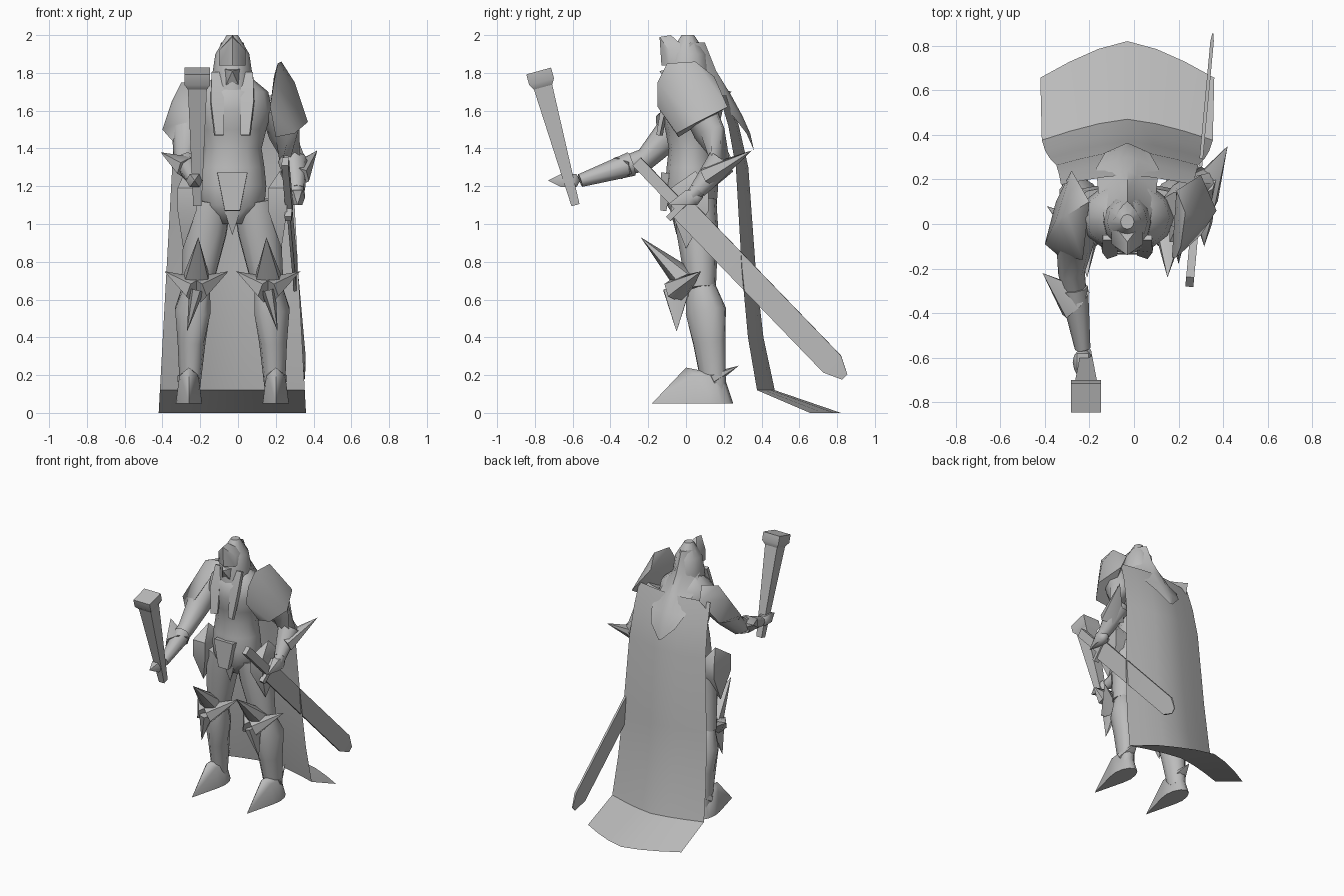
import bpy, bmesh, math
from mathutils import Vector

default_cube = bpy.data.objects.get("Cube")
if default_cube:
    bpy.data.objects.remove(default_cube, do_unlink=True)

grey_colour = (0.5, 0.5, 0.5, 1)
grey = bpy.data.materials.new("plain_grey")
grey.use_nodes = True
grey.diffuse_color = grey_colour
grey.node_tree.nodes["Principled BSDF"].inputs["Base Color"].default_value = grey_colour

CENTRE = -.03  # body centre line
parts = []


def finish(name, bm):
    bmesh.ops.remove_doubles(bm, verts=bm.verts, dist=.001)
    bmesh.ops.recalc_face_normals(bm, faces=bm.faces)
    mesh = bpy.data.meshes.new(name)
    bm.to_mesh(mesh)
    bm.free()
    mesh.materials.append(grey)
    part = bpy.data.objects.new(name, mesh)
    bpy.context.collection.objects.link(part)
    parts.append(part)


def skin(name, rings, closed=True):
    """Bridge rows of points; closed rows become capped tubes."""
    bm = bmesh.new()
    rows = [[bm.verts.new(point) for point in ring] for ring in rings]
    count = len(rows[0])
    for lower, upper in zip(rows, rows[1:]):
        for i in range(count if closed else count - 1):
            j = (i + 1) % count
            bm.faces.new((lower[i], lower[j], upper[j], upper[i]))
    if closed:
        bm.faces.new(rows[0])
        bm.faces.new(rows[-1])
    finish(name, bm)


def ellipse(centre, wide, deep, sides=12):
    turns = [math.tau * i / sides for i in range(sides)]
    return [centre + Vector((wide * math.cos(turn), deep * math.sin(turn), 0)) for turn in turns]


def tower(name, y, bottom, top, widths, depth):
    """Level ellipses at even heights on the centre line."""
    step = (top - bottom) / (len(widths) - 1)
    skin(name, [ellipse(middle(y, bottom + level * step), width, width * depth)
                for level, width in enumerate(widths)])


def limb(name, path, radii, sides=8, wide=1, deep=1):
    """Tube through a path; four sides make a square bar."""
    square = sides == 4
    phase = math.pi / (4 if square else 2)
    grow = math.sqrt(2) if square else 1
    turns = [phase + math.tau * i / sides for i in range(sides)]
    rings = []
    for i, (point, radius) in enumerate(zip(path, radii)):
        along = path[min(i + 1, len(path) - 1)] - path[max(i - 1, 0)]
        frame = along.to_track_quat('Z', 'Y')
        rings.append([point + frame @ Vector((wide * math.cos(turn), deep * math.sin(turn), 0)) * radius * grow
                      for turn in turns])
    skin(name, rings)


def spike(name, base, tip, radius, deep=.5):
    limb(name, [base, tip], [radius, 0], sides=6, deep=deep)


def corners(centre, x, y, z):
    return [centre + Vector((i * x, j * y, k * z)) for i in (-1, 1) for j in (-1, 1) for k in (-1, 1)]


def hull(name, points):
    bm = bmesh.new()
    for point in points:
        bm.verts.new(point)
    result = bmesh.ops.convex_hull(bm, input=bm.verts)
    inside = [item for item in result["geom_interior"] if isinstance(item, bmesh.types.BMVert)]
    bmesh.ops.delete(bm, geom=inside, context='VERTS')
    finish(name, bm)


def drape(name, rows, columns=7):
    """Cloth sheet bowed forward at its edges; rows give half width, y, bow and z."""
    across = [2 * i / (columns - 1) - 1 for i in range(columns)]
    skin(name, [[(CENTRE + u * half, y - bow * abs(u) ** 1.4, z) for u in across]
                for half, y, bow, z in rows], closed=False)


def middle(y, z):
    return Vector((CENTRE, y, z))


# torso, head and helmet
tower("torso", .03, 1, 1.8, [.08, .17, .18, .17, .155, .18, .21, .19, .07], depth=.78)
tower("head", .01, 1.7, 2, [.11, .105, .09, .03], depth=1.1)
hull("visor", corners(middle(-.04, 1.88), .07, .05, .04) + [middle(-.14, 1.99), middle(-.08, 2), middle(-.13, 1.84)])
hull("face_guard", corners(middle(-.06, 1.77), .04, .03, .05) + [middle(-.14, 1.81)])

# hood tail lying over the cape
drape("hood_tail", [(.06, .1, .08, 1.96), (.1, .16, .15, 1.81), (.13, .24, .1, 1.68),
                    (.14, .3, .05, 1.57), (.1, .34, .02, 1.48), (.01, .36, 0, 1.39)])
drape("cape", [(.39 - z * .055, y, y * .2, z) for y, z in
               ((.22, 1.68), (.28, 1.52), (.33, 1.3), (.37, .75), (.41, .4), (.47, .12), (.82, 0))])

# belt plate with a point below
limb("belt_plate", [middle(-.1, 1.27), middle(-.12, 1.07)], [.08, .04], sides=4, deep=.4)
spike("belt_point", middle(-.06, 1.1), middle(-.05, .94), .06)

# legs and their armour
for sign, side in ((1, "left"), (-1, "right")):
    def at(x, y, z):
        return Vector((CENTRE + sign * x, y, z))

    hip, knee, calf, ankle = at(.12, .05, 1.12), at(.19, .08, .66), at(.21, .105, .54), at(.225, .15, .12)
    limb(side + "_thigh", [hip, hip.lerp(knee, .35), knee], [.12, .12, .085], sides=10, wide=.92)
    limb(side + "_shin", [knee, calf, calf.lerp(ankle, .4), ankle], [.085, .115, .09, .065], sides=10, wide=.8)
    hull(side + "_boot", ellipse(at(.23, .12, .05), .07, .13) + ellipse(at(.23, .1, .2), .05, .1)
         + [at(.23, -.18, .05), at(.23, 0, .24)])
    spike(side + "_heel_spur", at(.23, .14, .18), at(.23, .28, .25), .07)

    # knee guard: wings, tall spike and lower point
    front = at(.19, -.05, .65)
    for outward in (-1, 1):
        spike(side + "_knee_wing", front, at(.19 + outward * .17, .08, .75), .08, deep=.9)
    spike(side + "_knee_spike", at(.19, 0, .7), at(.18, -.24, .93), .08, deep=.9)
    spike(side + "_knee_point", front, at(.24, -.05, .43), .08)

    # hip plate and the cloth strip beside the face
    hull(side + "_hip_plate", corners(at(.24, .02, 1.13), .05, .1, .06) + [at(.25, .05, 1.28), at(.26, 0, .87)])
    limb(side + "_hood_strip", [at(.08, -.06, 1.8), at(.08, -.11, 1.65), at(.07, -.14, 1.47)],
         [.03, .035, .025], sides=4, deep=.4)

# left arm, reaching down to the sword
shoulder, elbow, wrist = Vector((.2, .06, 1.63)), Vector((.29, .19, 1.33)), Vector((.315, .03, 1.14))
limb("left_arm", [shoulder, shoulder.lerp(elbow, .5), elbow, wrist], [.09, .085, .07, .04])
limb("left_cuff", [elbow, elbow.lerp(wrist, .8)], [.08, .045])
spike("left_cuff_spike", elbow.lerp(wrist, .4), Vector((.42, .35, 1.39)), .09, deep=.7)
hull("left_hand", ellipse(wrist, .04, .06) + corners(wrist, .025, .03, .04) + [wrist + Vector((0, -.13, -.04))])
hull("left_pauldron", [Vector(point) for point in (
    (.21, -.1, 1.85), (.23, .05, 1.86), (.19, .15, 1.78), (.19, -.15, 1.75), (.17, -.15, 1.62),
    (.2, -.04, 1.46), (.3, -.05, 1.48), (.37, .06, 1.54), (.3, .22, 1.62), (.3, .02, 1.75))])

# right arm, held forward
shoulder, elbow, wrist = Vector((-.25, .05, 1.62)), Vector((-.28, -.22, 1.34)), Vector((-.23, -.56, 1.23))
limb("right_arm", [shoulder, shoulder.lerp(elbow, .5), elbow, wrist], [.09, .085, .06, .035])
limb("right_cuff", [elbow.lerp(wrist, .2), wrist], [.065, .035])
spike("right_cuff_spike", elbow.lerp(wrist, .4), Vector((-.41, -.22, 1.38)), .09, deep=.7)
palm = wrist + Vector((0, -.06, 0))
hull("right_hand", ellipse(palm, .045, .06) + corners(palm, .025, .04, .035) + [wrist + Vector((0, -.17, 0))])
hull("right_pauldron", [Vector(point) for point in (
    (-.28, .24, 1.7), (-.2, .1, 1.75), (-.3, .04, 1.75), (-.35, .02, 1.65), (-.35, .1, 1.5),
    (-.4, -.09, 1.5), (-.33, -.15, 1.42), (-.23, -.16, 1.57))])

# square torch, widening up to a block
foot, top = Vector((-.215, -.585, 1.1)), Vector((-.215, -.78, 1.81))
neck, rim = foot.lerp(top, .88), foot.lerp(top, .92)
limb("torch_shaft", [foot, neck], [.022, .05], sides=4)
limb("torch_block", [neck, rim, top], [.05, .068, .068], sides=4)

# sword, with a thin flat blade
pommel, tip = Vector((.25, -.26, 1.33)), Vector((.352, .84, .19))
guard, taper = pommel.lerp(tip, .2), pommel.lerp(tip, .94)
limb("sword_grip", [pommel, guard], [.03, .03], sides=4, wide=.6)
limb("sword_guard", [guard, pommel.lerp(tip, .22)], [.09, .09], sides=4, wide=.2)
limb("sword_blade", [guard, taper, tip], [.065, .065, .02], sides=4, wide=.12)

# smooth shading with sharp edges kept
bpy.ops.object.select_all(action='DESELECT')
for part in parts:
    part.select_set(True)
bpy.context.view_layer.objects.active = parts[0]
bpy.ops.object.shade_smooth_by_angle(angle=math.radians(55))
